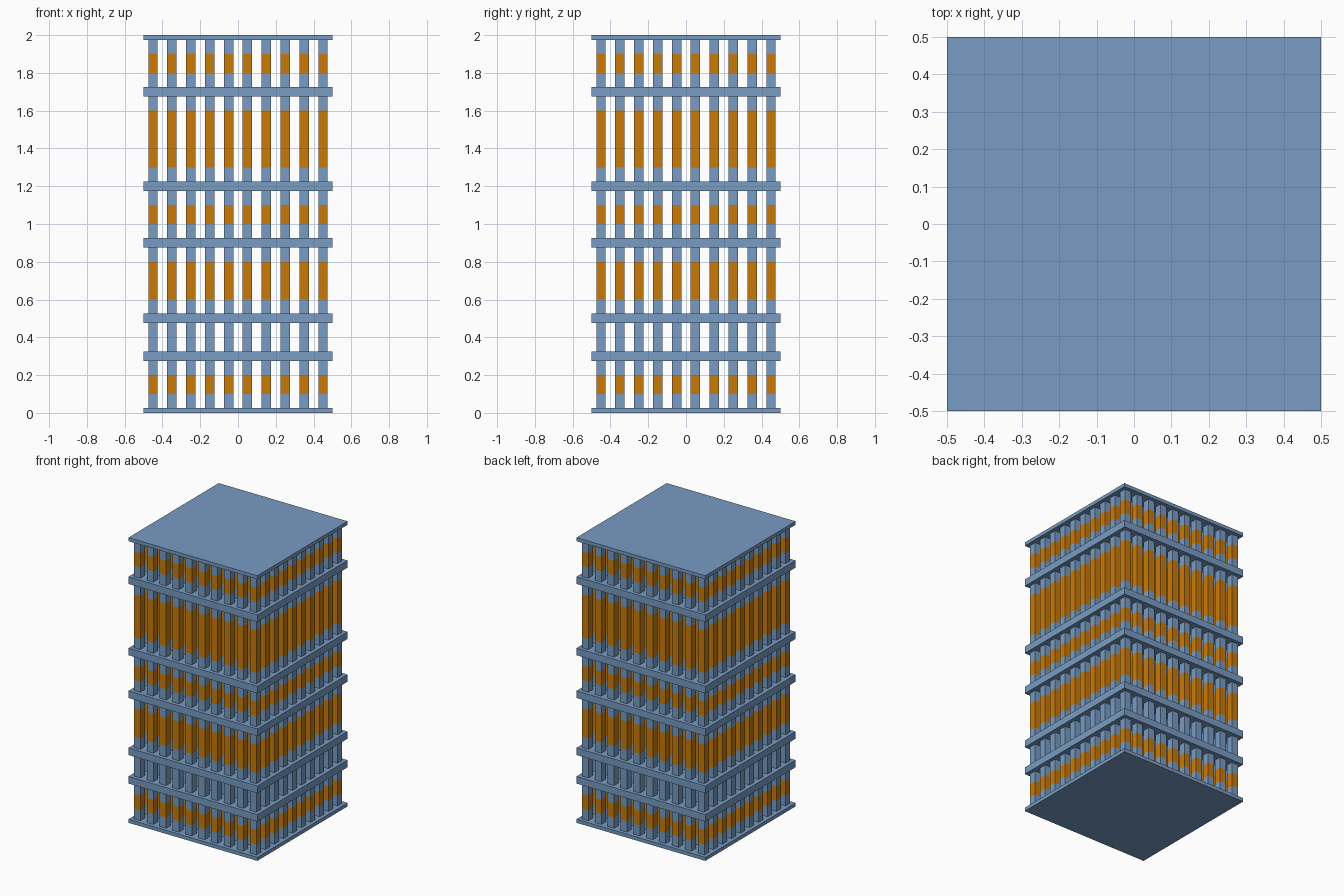
import bpy, bmesh

cube = bpy.data.objects.get("Cube")
if cube:
    bpy.data.objects.remove(cube, do_unlink=True)


def make_material(name, rgb):
    linear = [((c / 255 + 0.055) / 1.055) ** 2.4 for c in rgb] + [1.0]
    mat = bpy.data.materials.new(name)
    mat.diffuse_color = linear
    mat.use_nodes = True
    mat.node_tree.nodes["Principled BSDF"].inputs["Base Color"].default_value = linear
    return mat


BLUE = make_material("steel_blue", (120, 156, 195))
ORANGE = make_material("amber_orange", (200, 122, 10))

COUNT, PITCH, WIDTH = 10, 0.1, 0.05
SLABS = [(0, 0.025), (0.275, 0.325), (0.475, 0.525), (0.875, 0.925),
         (1.175, 1.225), (1.675, 1.725), (1.975, 2)]
# Orange band in each storey, bottom to top
BANDS = [(0.1, 0.2), None, (0.6, 0.8), (1.0, 1.1), (1.3, 1.6), (1.8, 1.9)]


def box(name, size, z0, z1, materials):
    bm = bmesh.new()
    bmesh.ops.create_cube(bm, size=1)
    for v in bm.verts:
        v.co = (v.co.x * size, v.co.y * size, z0 if v.co.z < 0 else z1)
    mesh = bpy.data.meshes.new(name)
    bm.to_mesh(mesh)
    bm.free()
    for mat in materials:
        mesh.materials.append(mat)
    obj = bpy.data.objects.new(name, mesh)
    bpy.context.collection.objects.link(obj)
    return obj


def paint_band(mesh, band):
    # Cut the column at the band limits and colour the faces between them
    bm = bmesh.new()
    bm.from_mesh(mesh)
    for z in band:
        bmesh.ops.bisect_plane(bm, geom=bm.verts[:] + bm.edges[:] + bm.faces[:],
                               plane_co=(0, 0, z), plane_no=(0, 0, 1))
    for f in bm.faces:
        f.material_index = int(band[0] < f.calc_center_median().z < band[1])
    bm.to_mesh(mesh)
    bm.free()


# Square floor plates
for i, (z0, z1) in enumerate(SLABS):
    box(f"floor_plate_{i + 1}", 1.0, z0, z1, [BLUE])

# A square grid of columns between each pair of plates
for i, band in enumerate(BANDS):
    columns = box(f"columns_storey_{i + 1}", WIDTH, SLABS[i][1], SLABS[i + 1][0],
                  [BLUE, ORANGE])
    if band:
        paint_band(columns.data, band)
    start = -PITCH * (COUNT - 1) / 2
    columns.location = (start, start, 0)
    for axis in range(2):
        array = columns.modifiers.new(f"grid_{'xy'[axis]}", "ARRAY")
        array.count = COUNT
        array.use_relative_offset = False
        array.use_constant_offset = True
        array.constant_offset_displace = [PITCH * (k == axis) for k in range(3)]
